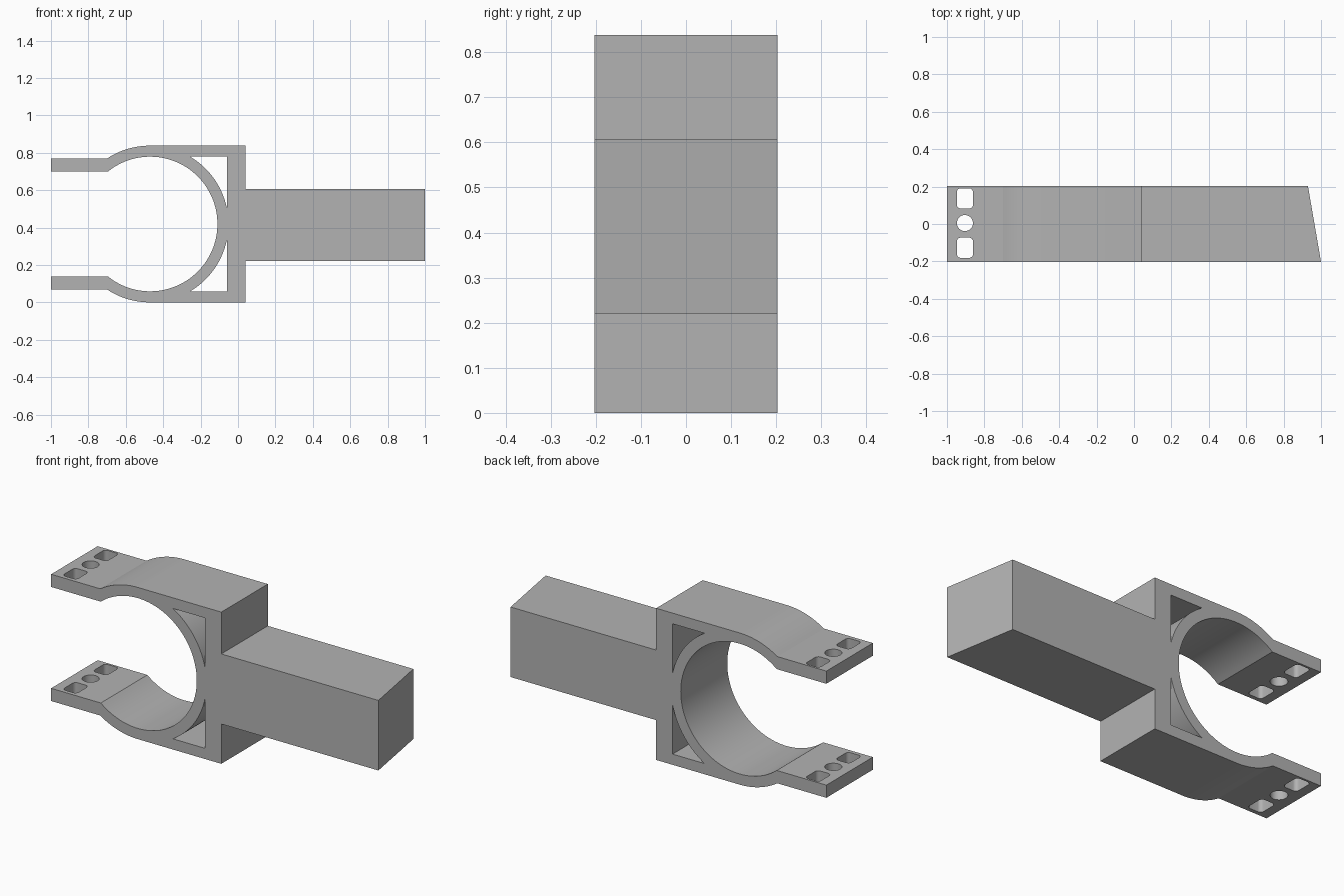
import bpy, bmesh, math
from mathutils import Vector

old = bpy.data.objects.get("Cube")
if old:
    bpy.data.objects.remove(old, do_unlink=True)

DEPTH = 0.203                 # half width of the clamp
TOP = 0.838
CX, CZ = -0.47, TOP / 2       # ring centre
R_IN, R_OUT = 0.36, TOP / 2
TAB_IN, TAB_OUT = 0.28, 0.35  # tab faces, measured from the middle height
WEB_X, BLOCK_X = -0.06, 0.04

grey = bpy.data.materials.new("mid grey")
grey.use_nodes = True
grey.diffuse_color = (0.45, 0.45, 0.45, 1)
grey.node_tree.nodes["Principled BSDF"].inputs["Base Color"].default_value = grey.diffuse_color


def arc(cx, cy, r, start, end, steps):
    return [(cx + r * math.cos(start + (end - start) * i / steps),
             cy + r * math.sin(start + (end - start) * i / steps)) for i in range(steps + 1)]


def prism(name, points, low, high, axis):
    """Extrude a closed outline along y (outline in xz) or z (outline in xy)."""
    bm = bmesh.new()
    place = (lambda p, d: Vector((p[0], d, p[1]))) if axis == "y" else (lambda p, d: Vector((p[0], p[1], d)))
    face = bm.faces.new([bm.verts.new(place(p, low)) for p in points])
    new = bmesh.ops.extrude_face_region(bm, geom=[face])["geom"]
    bmesh.ops.translate(bm, vec=place((0, 0), high - low),
                        verts=[v for v in new if isinstance(v, bmesh.types.BMVert)])
    bmesh.ops.recalc_face_normals(bm, faces=bm.faces)
    mesh = bpy.data.meshes.new(name)
    bm.to_mesh(mesh)
    bm.free()
    mesh.materials.append(grey)
    obj = bpy.data.objects.new(name, mesh)
    bpy.context.collection.objects.link(obj)
    return obj


# Clamp outline: outer edge, then back around the inside of the ring
a_out = math.pi - math.asin(TAB_OUT / R_OUT)
a_in = math.pi - math.asin(TAB_IN / R_IN)
outer_top = arc(CX, CZ, R_OUT, math.pi / 2, a_out, 16)
inner = arc(CX, CZ, R_IN, a_in, -a_in, 72)
outer_bottom = arc(CX, CZ, R_OUT, -a_out, -math.pi / 2, 16)
arm = [(BLOCK_X, 0.22), (1, 0.22), (1, 0.607), (BLOCK_X, 0.607)]
outline = (outer_top + [(-1, CZ + TAB_OUT), (-1, CZ + TAB_IN)] + inner
           + [(-1, CZ - TAB_IN), (-1, CZ - TAB_OUT)] + outer_bottom
           + [(BLOCK_X, 0)] + arm + [(BLOCK_X, TOP)])
clamp = prism("clamp_with_arm", outline, -DEPTH, DEPTH, "y")

# Slanted end of the arm
for v in clamp.data.vertices:
    if v.co.x > 0.9 and v.co.y > 0:
        v.co.x = 0.93

# Three-sided windows between the ring and the block
cutters = []
window_z = 0.36
start, end = math.acos((WEB_X - CX) / R_OUT), math.asin(window_z / R_OUT)
for side in (1, -1):
    pts = [(x, CZ + side * z) for x, z in arc(0, 0, R_OUT, start, end, 20)]
    pts = [(CX + x, z) for x, z in pts] + [(WEB_X, CZ + side * window_z)]
    cutters.append(prism("window_cutter", pts, -0.5, 0.5, "y"))

# Bolt hole and two rounded slots through both tabs
HX, HY, HALF_X, HALF_Y, ROUND = -0.904, 0.005, 0.043, 0.054, 0.02
cutters.append(prism("bolt_cutter", arc(HX, HY, HALF_X, 0, math.tau, 32)[:-1], -0.5, 1.5, "z"))
for side in (1, -1):
    slot = []
    for i, (sx, sy) in enumerate([(1, 1), (-1, 1), (-1, -1), (1, -1)]):
        slot += arc(HX + sx * (HALF_X - ROUND), HY + side * 0.132 + sy * (HALF_Y - ROUND),
                    ROUND, i * math.pi / 2, (i + 1) * math.pi / 2, 6)
    cutters.append(prism("slot_cutter", slot, -0.5, 1.5, "z"))

# Cut, then discard the cutters
for cutter in cutters:
    mod = clamp.modifiers.new("cut", "BOOLEAN")
    mod.operation, mod.solver, mod.object = "DIFFERENCE", "EXACT", cutter
    cutter.hide_render = True
bpy.context.view_layer.update()
result = clamp.evaluated_get(bpy.context.evaluated_depsgraph_get())
clamp_mesh = bpy.data.meshes.new_from_object(result)
clamp.modifiers.clear()
clamp.data = clamp_mesh
for cutter in cutters:
    bpy.data.objects.remove(cutter, do_unlink=True)

# Smooth the round walls, keep the edges sharp
bpy.ops.object.select_all(action="DESELECT")
clamp.select_set(True)
bpy.context.view_layer.objects.active = clamp
bpy.ops.object.shade_smooth_by_angle(angle=math.radians(25))
